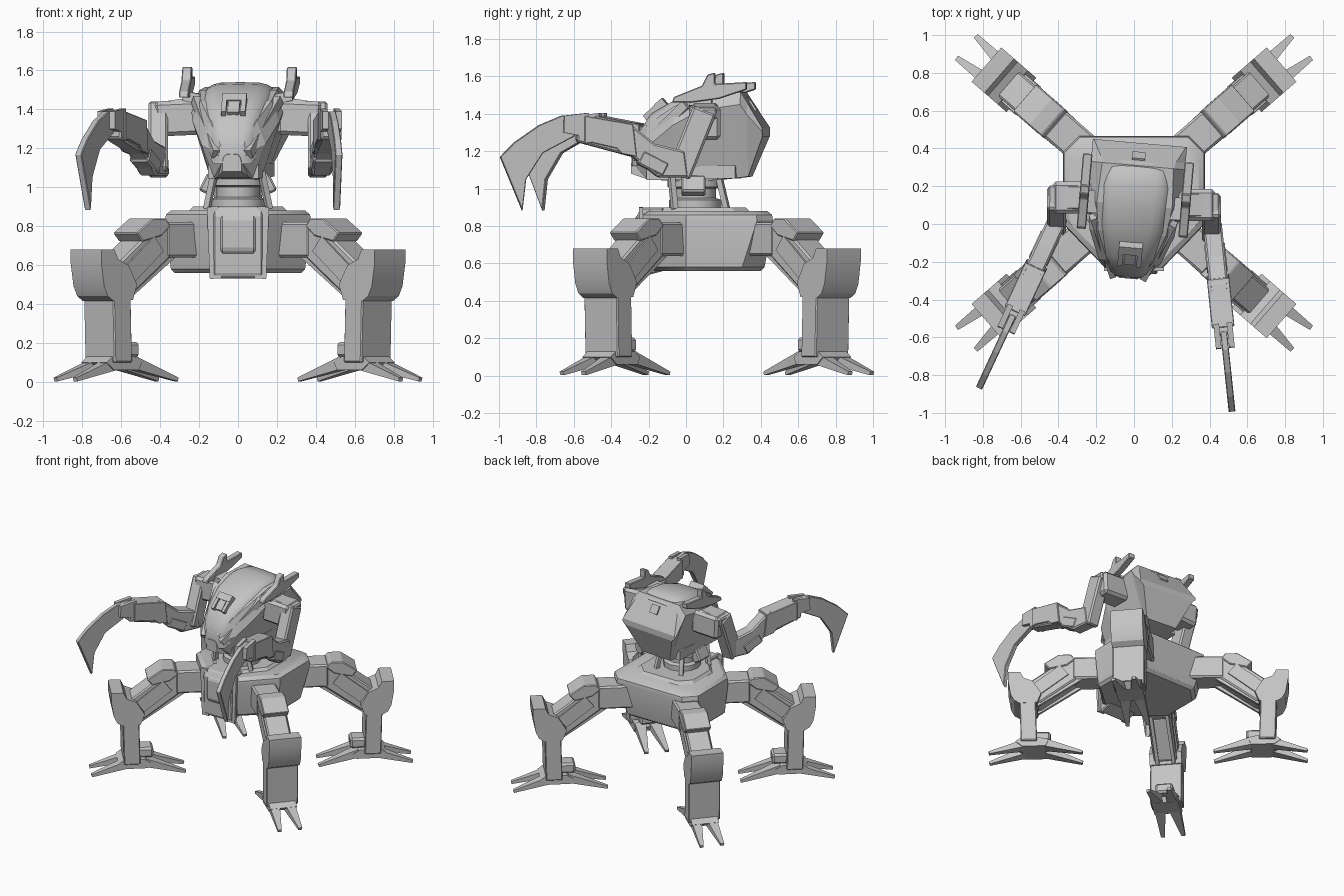
import bpy, bmesh, math
from math import cos, sin, pi, radians
from mathutils import Matrix, Vector

if "Cube" in bpy.data.objects:
    bpy.data.objects.remove(bpy.data.objects["Cube"])

GREY = (0.55, 0.55, 0.55, 1)
metal = bpy.data.materials.new("plain grey metal")
metal.diffuse_color = GREY
metal.use_nodes = True
metal.node_tree.nodes["Principled BSDF"].inputs["Base Color"].default_value = GREY


def frame(x, y, angle):
    return Matrix.Translation((x, y, 0)) @ Matrix.Rotation(radians(angle), 4, 'Z')


def loft(name, rings, m=Matrix(), smooth=None, bevel=0):
    """Skin a list of equal point rings and cap both ends."""
    bm = bmesh.new()
    loops = [[bm.verts.new(m @ Vector(p)) for p in ring] for ring in rings]
    n = len(loops[0])
    for a, b in zip(loops, loops[1:]):
        for i in range(n):
            bm.faces.new((a[i], a[(i + 1) % n], b[(i + 1) % n], b[i]))
    bm.faces.new(loops[0])
    bm.faces.new(loops[-1])
    bmesh.ops.recalc_face_normals(bm, faces=bm.faces)
    mesh = bpy.data.meshes.new(name)
    bm.to_mesh(mesh)
    bm.free()
    mesh.materials.append(metal)
    ob = bpy.data.objects.new(name, mesh)
    bpy.context.collection.objects.link(ob)
    if bevel:
        mod = ob.modifiers.new("edge", 'BEVEL')
        mod.width, mod.segments = bevel, 1
    if smooth:
        bpy.ops.object.select_all(action='DESELECT')
        ob.select_set(True)
        bpy.context.view_layer.objects.active = ob
        bpy.ops.object.shade_smooth_by_angle(angle=radians(smooth))
    return ob


def prism(name, profile, half, m=Matrix(), t=0, **kw):
    """Extrude a (forward, height) profile sideways about offset t."""
    return loft(name, [[(u, t + s * half, z) for u, z in profile] for s in (-1, 1)], m, **kw)


def bar(name, p, q, size0, size1=None, m=Matrix(), **kw):
    """Tapered rectangular bar from p to q."""
    p, q = Vector(p), Vector(q)
    d = (q - p).normalized()
    side = d.cross((0, 0, 1)).normalized()
    up = side.cross(d)
    rings = []
    for c, (w, h) in ((p, size0), (q, size1 or size0)):
        rings.append([c + side * a * w / 2 + up * b * h / 2
                      for a, b in ((-1, -1), (1, -1), (1, 1), (-1, 1))])
    return loft(name, rings, m, **kw)


def pelvis_ring(z, wf, yf, ws, ys, cut, yb):
    """Outline with a tapered prow and clipped rear corners."""
    half = [(wf, yf), (ws, ys), (ws, yb - cut), (ws - cut, yb)]
    return [(x, y, z) for x, y in half] + [(-x, y, z) for x, y in reversed(half)]


# Pelvis shell, its raised deck and front plate
loft("pelvis", [pelvis_ring(.56, .13, -.17, .325, 0, .12, .4), pelvis_ring(.58, .135, -.2, .345, 0, .12, .42),
                pelvis_ring(.83, .15, -.235, .375, 0, .085, .465), pelvis_ring(.86, .15, -.23, .37, 0, .085, .46),
                pelvis_ring(.88, .14, -.2, .345, .01, .085, .435)], smooth=30)
loft("pelvis_deck", [pelvis_ring(.87, .11, -.16, .26, .02, .08, .35), pelvis_ring(.9, .1, -.13, .23, .03, .08, .32)])
fwd = frame(0, 0, -90)
prism("front_plate", [(.12, .9), (.24, .9), (.265, .85), (.255, .55), (.235, .53), (.12, .56)],
      .125, fwd, bevel=.008)
prism("front_panel", [(.25, .87), (.275, .84), (.275, .68), (.25, .65)], .09, fwd, bevel=.01)
for s in (-1, 1):
    bar("front_plate_rail", (s * .13, -.24, .9), (s * .115, -.24, .53), (.02, .06))

# Waist column, collar and pistons
loft("waist", [[(r * cos(a * pi / 6), .05 + r * sin(a * pi / 6), z) for a in range(12)]
               for r, z in ((.14, .89), (.14, .94), (.11, .95), (.11, 1.0), (.15, 1.01), (.15, 1.07))],
     smooth=35)
for s in (-1, 1):
    bar("waist_piston", (s * .11, .22, .88), (s * .09, .17, 1.09), (.03, .03))
    bar("waist_strut", (s * .16, -.06, .89), (s * .12, -.08, 1.08), (.03, .03))
    bar("waist_side_block", (s * .12, .04, 1.0), (s * .18, .04, 1.03), (.13, .1), bevel=.01)

# Upper hull, turned slightly to one side
hull = frame(0, .07, -5) @ Matrix.Translation((0, -.07, 0))


def hull_ring(y, zb, wb, zm, wm, zt, wt):
    return [(-wb, y, zb), (wb, y, zb), (wm, y, zm), (wt, y, zt), (-wt, y, zt), (-wm, y, zm)]


loft("hull", [hull_ring(-.28, 1.13, .05, 1.18, .08, 1.22, .06),
              hull_ring(-.2, 1.05, .1, 1.22, .165, 1.34, .12),
              hull_ring(-.05, 1.04, .13, 1.34, .225, 1.44, .18),
              hull_ring(.1, 1.04, .13, 1.42, .245, 1.5, .2),
              hull_ring(.31, 1.06, .13, 1.45, .25, 1.515, .19),
              hull_ring(.345, 1.065, .13, 1.4, .25, 1.46, .2),
              hull_ring(.43, 1.28, .22, 1.305, .25, 1.325, .245)], hull)


def dome_ring(y, w, z0, z1):
    arc = [i * pi / 12 for i in range(13)]
    return [(w * math.copysign(abs(cos(a)) ** .5, cos(a)), y, z0 + (z1 - z0) * sin(a) ** .6) for a in arc]


loft("canopy", [dome_ring(-.285, .06, 1.12, 1.2), dome_ring(-.26, .1, 1.12, 1.29),
                dome_ring(-.18, .145, 1.2, 1.405), dome_ring(-.03, .185, 1.32, 1.49),
                dome_ring(.1, .195, 1.38, 1.53), dome_ring(.2, .195, 1.4, 1.54),
                dome_ring(.29, .18, 1.4, 1.53), dome_ring(.33, .165, 1.38, 1.49)], hull, smooth=40)
loft("chin", [dome_ring(-.29, .05, 1.08, 1.17), dome_ring(-.2, .08, 1.05, 1.2)], hull, smooth=40)
for s in (-1, 1):
    bar("canopy_hatch_side", (s * .05, -.21, 1.37), (s * .05, -.12, 1.455), (.025, .05), m=hull)
    bar("canopy_frame", (s * .085, -.28, 1.17), (s * .215, .02, 1.45), (.035, .05), m=hull)
    bar("hull_lower_rail", (s * .11, -.2, 1.08), (s * .15, .28, 1.09), (.04, .07), m=hull)
bar("canopy_hatch_top", (0, -.15, 1.43), (0, -.11, 1.465), (.125, .05), m=hull)
bar("canopy_hatch_knob", (0, -.2, 1.37), (0, -.14, 1.43), (.06, .05), m=hull)
bar("rear_hatch", (0, .34, 1.47), (0, .375, 1.415), (.07, .02), m=hull)

# Forked horns above the shoulders
horn = frame(0, .07, 85) @ Matrix.Translation((-.07, 0, 0))
for s in (-1, 1):
    prism("horn", [(-.05, 1.46), (-.04, 1.49), (.11, 1.55), (.14, 1.61), (.18, 1.62), (.18, 1.56),
                   (.35, 1.57), (.35, 1.53), (.2, 1.48), (.05, 1.46)], .025, horn, t=s * .27, bevel=.005)
    bar("horn_mount", (s * .18, .1, 1.45), (s * .28, .1, 1.47), (.12, .05), m=hull)

# Arms: shoulder, upper arm, forearm and hooked claw
for side, sx, y, yaw in (("right", -1, .14, -115), ("left", 1, .1, -84)):
    bar(side + "_shoulder", (sx * .2, y, 1.36), (sx * .43, y, 1.35), (.17, .18), bevel=.02)
    bar(side + "_shoulder_cap", (sx * .25, y, 1.43), (sx * .45, y, 1.4), (.13, .06), bevel=.01)
    bar(side + "_upper_arm", (sx * .41, y, 1.42), (sx * .41, y - .14, 1.07), (.1, .13), bevel=.012)
    arm = frame(sx * .42, y - .15, yaw)
    prism(side + "_forearm", [(-.06, 1.06), (.1, 1.06), (.24, 1.17), (.54, 1.25), (.54, 1.39),
                              (.26, 1.35), (.12, 1.24), (-.04, 1.2)], .05, arm, bevel=.01)
    prism(side + "_forearm_plate", [(.22, 1.17), (.3, 1.185), (.33, 1.215), (.46, 1.245), (.5, 1.24),
                                    (.5, 1.39), (.24, 1.345)], .06, arm, bevel=.004)
    bar(side + "_elbow_block", (.06, 0, 1.1), (.2, 0, 1.17), (.11, .08), m=arm, bevel=.01)
    for t in (-.035, .035):
        bar(side + "_wrist_plate", (.48, t, 1.34), (.61, t, 1.345), (.03, .13), (.03, .09), m=arm)
    prism(side + "_claw", [(.52, 1.39), (.62, 1.39), (.74, 1.34), (.87, 1.25), (.95, 1.17), (.83, .88),
                           (.81, 1.05), (.72, 1.19), (.55, 1.28)], .018, arm, bevel=.004)

# Four identical legs; local x runs outward from the body
for name, angle in (("front_left", -41), ("front_right", -139), ("back_left", 41), ("back_right", 139)):
    leg = frame(0, .165, angle)
    bar(name + "_hip", (.25, 0, .73), (.56, 0, .73), (.18, .18), m=leg, bevel=.012)
    prism(name + "_thigh", [(.48, .81), (.62, .81), (.91, .59), (.9, .46), (.8, .44), (.53, .64)],
          .085, leg, bevel=.01)
    prism(name + "_thigh_fin", [(.54, .8), (.57, .84), (.66, .84), (.77, .765), (.73, .72), (.6, .75)],
          .095, leg, bevel=.006)
    for t in (-.06, .06):
        bar(name + "_thigh_rod", (.5, t, .65), (.82, t, .43), (.025, .03), m=leg)
        bar(name + "_thigh_plate", (.62, t * 1.35, .71), (.82, t * 1.35, .55), (.03, .1), m=leg)
    prism(name + "_knee_guard", [(.945, .68), (1.035, .68), (1.035, .61), (1.015, .49), (.99, .44), (.95, .415),
                                 (.82, .42), (.79, .5), (.85, .6), (.92, .63)],
          .12, leg, smooth=25)
    prism(name + "_shin", [(.83, .46), (.95, .46), (.94, .1), (.82, .1)], .118, leg, bevel=.006)
    bar(name + "_ankle", (.72, 0, .165), (.84, 0, .165), (.13, .08), m=leg, bevel=.015)
    prism(name + "_foot", [(.74, .1), (.79, .13), (.94, .13), (.98, .1), (.93, .06), (.76, .06)], .1, leg)
    for end in (-1, 1):
        for t in (-1, 1):
            bar(name + "_toe", (.83 + end * .05, t * .052, .1), (.83 + end * .345, t * .077, .012),
                (.085, .065), (.028, .02), m=leg)
